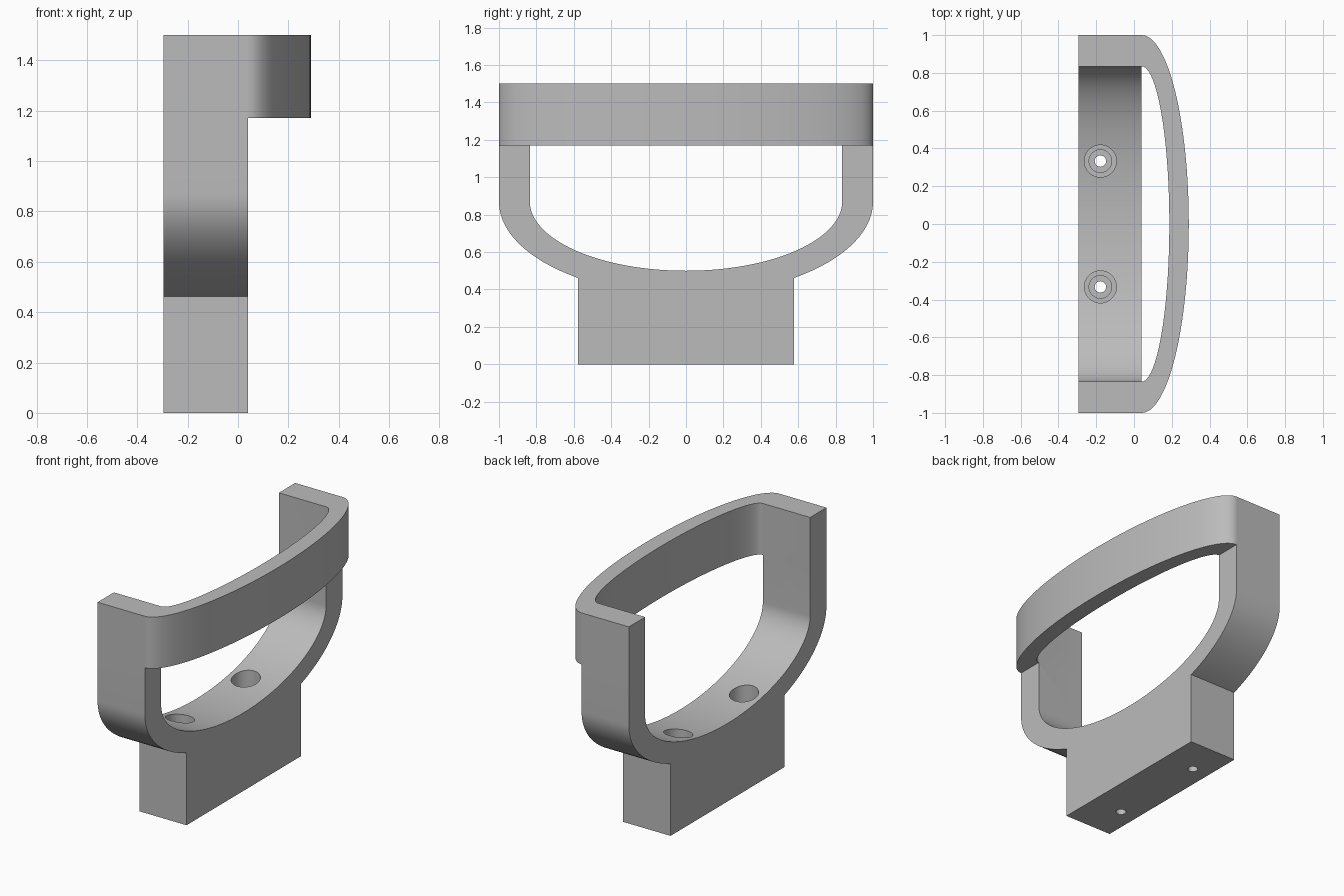
import bpy
import bmesh
from math import cos, sin, pi, asin, radians
from mathutils import Matrix, Vector

cube = bpy.data.objects.get("Cube")
if cube:
    bpy.data.objects.remove(cube, do_unlink=True)

grey = bpy.data.materials.new("plain grey")
grey.use_nodes = True
grey.diffuse_color = (0.5, 0.5, 0.5, 1)
grey.node_tree.nodes["Principled BSDF"].inputs["Base Color"].default_value = (0.5, 0.5, 0.5, 1)

BACK, FACE = -0.295, 0.04      # bracket thickness along x
OUT, INN = 1.0, 0.835          # half widths outside and inside
TOP, BAND = 1.5, 1.17          # top and lower edge of the band
BEND = 0.87                    # height where the arms start to curve
BLOCK = 0.578                  # half width of the mounting block


def finish(name, bm):
    bmesh.ops.recalc_face_normals(bm, faces=bm.faces)
    mesh = bpy.data.meshes.new(name)
    bm.to_mesh(mesh)
    bm.free()
    mesh.materials.append(grey)
    obj = bpy.data.objects.new(name, mesh)
    bpy.context.collection.objects.link(obj)
    return obj


def extrude(name, points, direction):
    bm = bmesh.new()
    face = bm.faces.new([bm.verts.new(p) for p in points])
    moved = bmesh.ops.extrude_face_region(bm, geom=[face], use_keep_orig=True)["geom"]
    bmesh.ops.translate(bm, vec=direction, verts=[g for g in moved if isinstance(g, bmesh.types.BMVert)])
    return finish(name, bm)


def arc(a, b, start, end, steps):
    angles = [start + (end - start) * i / steps for i in range(steps + 1)]
    return [(a * cos(t), b * sin(t)) for t in angles]


def boolean(obj, other, operation):
    mod = obj.modifiers.new(operation.lower(), 'BOOLEAN')
    mod.operation, mod.solver, mod.object = operation, 'EXACT', other
    bpy.context.view_layer.objects.active = obj
    bpy.ops.object.modifier_apply(modifier=mod.name)
    bpy.data.objects.remove(other, do_unlink=True)


# Bracket: mounting block with two curved arms, drawn in side profile
cut_angle = asin((1 - BLOCK ** 2) ** 0.5)
outer = [(y, BEND - z) for y, z in arc(OUT, 0.5, 0, cut_angle, 24)]
inner = [(y, BEND - z) for y, z in arc(INN, 0.37, pi, 0, 64)]
right_side = [(OUT, TOP)] + outer + [(BLOCK, 0)]
left_side = [(-y, z) for y, z in reversed(right_side)]
profile = right_side + left_side + [(-INN, TOP)] + inner + [(INN, TOP)]
bracket = extrude("bracket", [(BACK, y, z) for y, z in profile], Vector((FACE - BACK, 0, 0)))

# Bowed band that joins the tops of the arms, drawn in plan
rim = [(FACE + x, y) for x, y in arc(0.25, OUT, -pi / 2, pi / 2, 64)]
hollow = [(FACE + x, y) for x, y in arc(0.147, INN, pi / 2, -pi / 2, 64)]
plan = [(BACK, -OUT)] + rim + [(BACK, OUT), (BACK, INN)] + hollow + [(BACK, -INN)]
band = extrude("band", [(x, y, BAND) for x, y in plan], Vector((0, 0, TOP - BAND)))
boolean(bracket, band, 'UNION')

# Stepped screw holes through the block
for y in (-0.333, 0.333):
    for radius, floor in ((0.085, 0.3), (0.06, 0.15), (0.03, -0.1)):
        bm = bmesh.new()
        height = 0.9 - floor
        bmesh.ops.create_cone(bm, cap_ends=True, segments=48, radius1=radius, radius2=radius,
                              depth=height, matrix=Matrix.Translation((-0.178, y, floor + height / 2)))
        boolean(bracket, finish("hole_cutter", bm), 'DIFFERENCE')

# Smooth curves, crisp corners
bpy.ops.object.select_all(action='DESELECT')
bracket.select_set(True)
bpy.context.view_layer.objects.active = bracket
bpy.ops.object.shade_smooth_by_angle(angle=radians(25))
